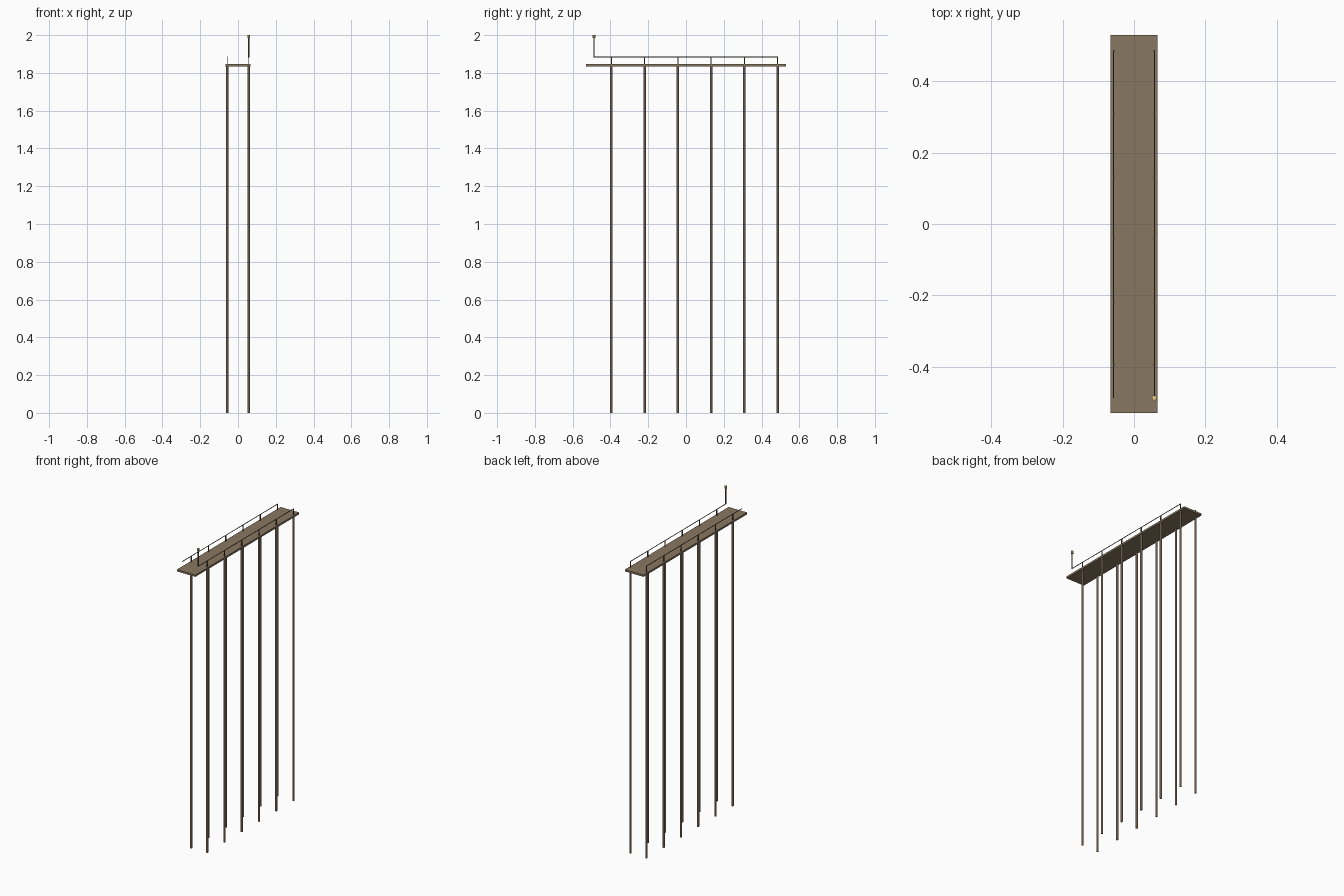
import bpy

default = bpy.data.objects.get("Cube")
if default:
    bpy.data.objects.remove(default, do_unlink=True)


def material(name, rgb):
    m = bpy.data.materials.new(name)
    m.use_nodes = True
    m.diffuse_color = (*rgb, 1)
    m.node_tree.nodes["Principled BSDF"].inputs["Base Color"].default_value = (*rgb, 1)
    return m


PLANK = material("weathered planks", (0.25, 0.185, 0.12))
PILE = material("pale timber", (0.45, 0.335, 0.23))
RAIL = material("brown rail", (0.14, 0.1, 0.068))
GLOW = material("lamp amber", (0.8, 0.56, 0.22))


def finish(name, mat):
    ob = bpy.context.object
    ob.name = name
    ob.data.materials.append(mat)
    return ob


def box(name, centre, size, mat):
    bpy.ops.mesh.primitive_cube_add(size=1, location=centre)
    ob = finish(name, mat)
    ob.scale = size


def pole(name, x, y, z0, z1, radius, mat, sides=8):
    bpy.ops.mesh.primitive_cylinder_add(
        vertices=sides, radius=radius, depth=z1 - z0, location=(x, y, (z0 + z1) / 2))
    finish(name, mat)
    bpy.ops.object.shade_smooth_by_angle()


DECK_BOTTOM, DECK_TOP, RAIL_Z = 1.834, 1.846, 1.884
SIDE_X, END_Y, SPACING = 0.057, 0.487, 0.176

# Long narrow walkway
box("deck", (0, 0, (DECK_BOTTOM + DECK_TOP) / 2),
    (0.132, 1.058, DECK_TOP - DECK_BOTTOM), PLANK)

# Tall piles, railing posts and handrails on both sides
for side, x in (("right", -SIDE_X), ("left", SIDE_X)):
    for i in range(6):
        y = END_Y - 0.002 - i * SPACING
        pole(f"{side}_pile_{i + 1}", x, y, 0, DECK_BOTTOM + 0.005, 0.0065, PILE)
        box(f"{side}_rail_post_{i + 1}", (x, y, (DECK_TOP + RAIL_Z) / 2),
            (0.005, 0.005, RAIL_Z - DECK_TOP), RAIL)
    box(f"{side}_handrail", (x, 0, RAIL_Z), (0.003, 2 * END_Y, 0.003), RAIL)

# Lamp on the front end of one handrail
pole("lamp_pole", SIDE_X, -END_Y, RAIL_Z - 0.0015, 1.988, 0.003, RAIL)
pole("lamp_head", SIDE_X, -END_Y, 1.984, 2.0, 0.0075, GLOW)
